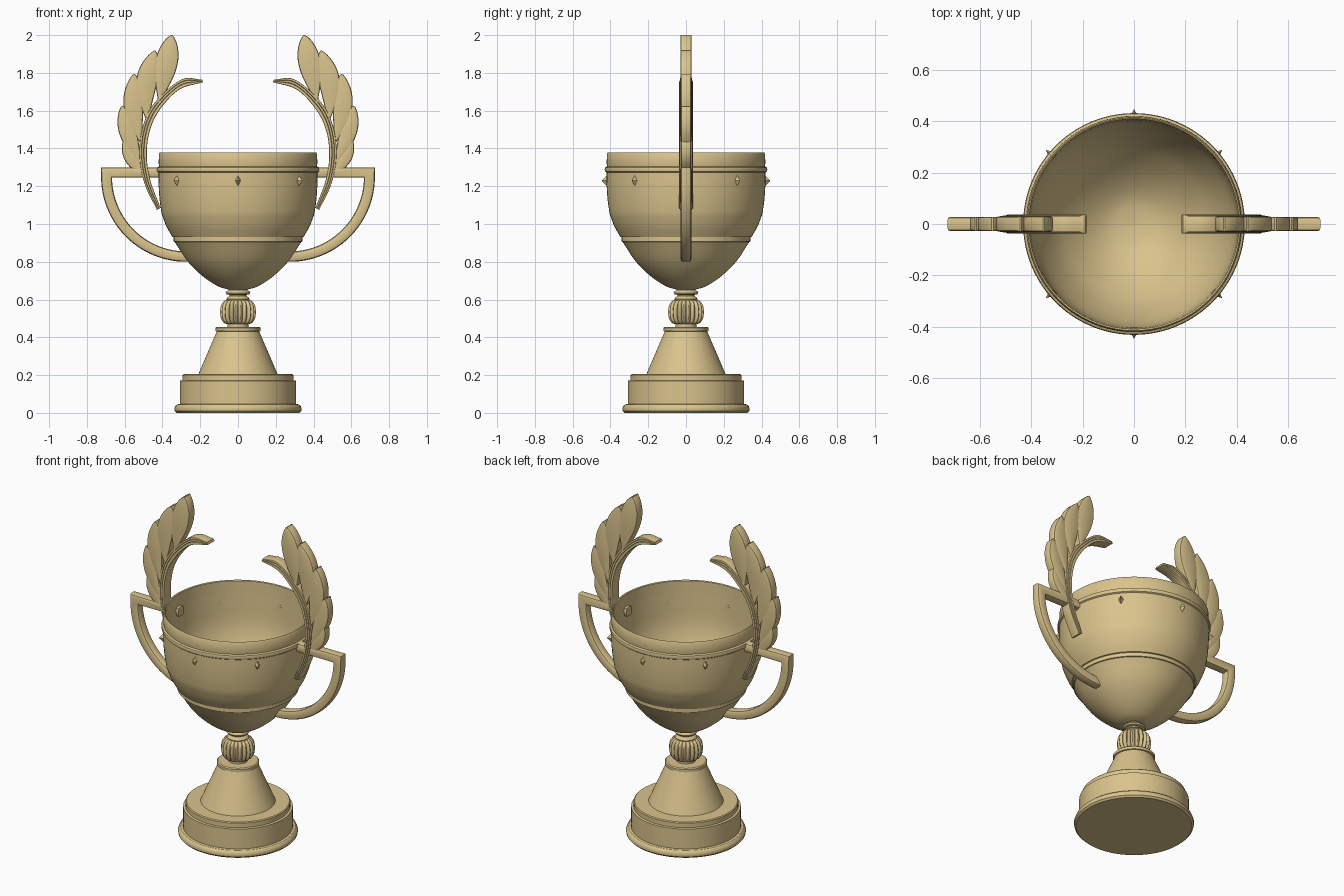
import bpy, bmesh
from math import sin, cos, pi, radians
from mathutils import Vector, Matrix

cube = bpy.data.objects.get("Cube")
if cube:
    bpy.data.objects.remove(cube, do_unlink=True)

GOLD = (0.70, 0.55, 0.265, 1)
gold = bpy.data.materials.new("pale_gold")
gold.use_nodes = True
gold.diffuse_color = GOLD
gold.node_tree.nodes["Principled BSDF"].inputs["Base Color"].default_value = GOLD


def finish(bm, name, mirror=False, angle=32):
    """Turn a bmesh into a shaded object, optionally mirrored in x."""
    bmesh.ops.remove_doubles(bm, verts=bm.verts, dist=0.0002)
    bmesh.ops.recalc_face_normals(bm, faces=bm.faces)
    mesh = bpy.data.meshes.new(name)
    bm.to_mesh(mesh)
    bm.free()
    mesh.materials.append(gold)
    obj = bpy.data.objects.new(name, mesh)
    bpy.context.collection.objects.link(obj)
    bpy.ops.object.select_all(action='DESELECT')
    obj.select_set(True)
    bpy.context.view_layer.objects.active = obj
    bpy.ops.object.shade_smooth_by_angle(angle=radians(angle))
    if mirror:
        obj.modifiers.new("mirror", 'MIRROR').use_axis[0] = True
    return obj


def loft(bm, rings):
    """Join rings of points into a closed skin and return the vertex rings."""
    rows = [[bm.verts.new(p) for p in ring] for ring in rings]
    n = len(rows[0])
    for a, b in zip(rows, rows[1:]):
        for i in range(n):
            j = (i + 1) % n
            bm.faces.new((a[i], a[j], b[j], b[i]))
    return rows


def lathe(name, profile, segments=80, ribs=0, rib_depth=0.0):
    """Turn a (radius, height) profile round z, with optional lobed ribs."""
    bm = bmesh.new()
    rings = []
    for r, z in profile:
        ring = []
        for i in range(segments):
            a = 2 * pi * i / segments
            k = r * (1 - rib_depth * (1 - abs(sin(ribs * a / 2)))) if ribs else r
            ring.append((k * cos(a), k * sin(a), z))
        rings.append(ring)
    loft(bm, rings)
    return finish(bm, name)


def ribbon(name, pairs, depth, bevel):
    """Flat bar in the xz plane between paired edge points, with bevelled edges."""
    bm = bmesh.new()
    rings = []
    for a, b in pairs:
        a, b = Vector(a), Vector(b)
        length = max((b - a).length, 0.002)
        way = (b - a).normalized()
        c = min(bevel, length * 0.4)
        m, d = c * 0.3, depth
        half = [(0, c - d), (m, m - d), (c, -d),
                (length - c, -d), (length - m, m - d), (length, c - d)]
        section = half + [(s, -y) for s, y in reversed(half)]
        points = [(a + way * s, y) for s, y in section]
        rings.append([(p.x, y, p.y) for p, y in points])
    rows = loft(bm, rings)
    bm.faces.new(rows[0])
    bm.faces.new(rows[-1])
    return finish(bm, name, mirror=True)


def smooth(points, steps=6):
    """Sample a smooth curve through the points."""
    p = [Vector(q) for q in points]
    p = [2 * p[0] - p[1]] + p + [2 * p[-1] - p[-2]]
    out = []
    for a, b, c, d in zip(p, p[1:], p[2:], p[3:]):
        for i in range(steps):
            t = i / steps
            out.append(0.5 * (2 * b + (c - a) * t + (2 * a - 5 * b + 4 * c - d) * t ** 2
                              + (3 * b - a - 3 * c + d) * t ** 3))
    return out + [p[-2]]


# Plinth: rounded foot, drum and stepped top
lathe("plinth", [(0, 0), (0.325, 0), (0.335, 0.01), (0.337, 0.022), (0.332, 0.036),
                 (0.322, 0.045), (0.308, 0.047), (0.308, 0.17), (0.294, 0.172),
                 (0.294, 0.2), (0.289, 0.205), (0, 0.205)])

# Tapered pedestal with a collar
lathe("pedestal", [(0, 0.2), (0.212, 0.2), (0.112, 0.432), (0.119, 0.434),
                   (0.119, 0.45), (0.113, 0.456), (0, 0.456)])

# Stem: lower neck, ribbed knob and rings under the bowl
lathe("neck", [(0, 0.45), (0.055, 0.45), (0.055, 0.475), (0.04, 0.48), (0.04, 0.59),
               (0.058, 0.592), (0.062, 0.602), (0.056, 0.612), (0.046, 0.618),
               (0.046, 0.625), (0.06, 0.628), (0.065, 0.636), (0.06, 0.645),
               (0.05, 0.65), (0.05, 0.67), (0, 0.67)])
knob = [(0.05 + 0.046 * sin(pi * i / 12) ** 0.7, 0.534 - 0.064 * cos(pi * i / 12))
        for i in range(13)]
lathe("ribbed_knob", [(0, 0.47)] + knob + [(0, 0.598)], 160, 20, 0.16)

# Bowl: stepped bands outside, smooth hollow inside
base_curve = smooth([(0.045, 0.652), (0.105, 0.67), (0.185, 0.722),
                     (0.265, 0.8), (0.335, 0.905)], 4)
mid_curve = smooth([(0.348, 0.932), (0.378, 0.985), (0.398, 1.035)], 3)
band_curve = smooth([(0.404, 1.052), (0.414, 1.12), (0.42, 1.2), (0.421, 1.272)], 3)
inside = smooth([(0.408, 1.375), (0.404, 1.25), (0.39, 1.08), (0.325, 0.915),
                 (0.25, 0.81), (0.17, 0.735), (0.09, 0.69), (0, 0.676)], 4)
outside = [Vector(p) for p in [(0, 0.65)]] + base_curve
outside += [Vector((0.341, 0.907)), Vector((0.341, 0.93))] + mid_curve + band_curve
outside += [Vector(p) for p in [(0.428, 1.277), (0.431, 1.288), (0.428, 1.299), (0.418, 1.304),
                                (0.42, 1.32), (0.419, 1.37), (0.414, 1.379)]]
lathe("bowl", [tuple(p) for p in outside + inside], 96)

# Pointed studs round the bowl
bm = bmesh.new()
for degrees in (40, 90, 140, 220, 270, 320):
    turn = Matrix.Rotation(radians(degrees), 4, 'Z')
    place = turn @ Matrix.Translation((0.425, 0, 1.23)) @ Matrix.Rotation(pi / 2, 4, 'Y')
    shape = Matrix.Diagonal((0.045, 0.024, 0.044, 1))
    bmesh.ops.create_cone(bm, cap_ends=True, segments=4, radius1=1, radius2=0,
                          depth=1, matrix=place @ shape)
finish(bm, "studs", angle=10)

# Side handles: straight top bar, then a quarter ellipse back to the bowl
handle = [((0.39, 1.245), (0.39, 1.3)), ((0.667, 1.245), (0.725, 1.3))]
for i in range(1, 25):
    a = radians(4 * i)
    handle.append(((0.275 + 0.392 * cos(a), 1.25 - 0.395 * sin(a)),
                   (0.275 + 0.45 * cos(a), 1.25 - 0.45 * sin(a))))
ribbon("handles", handle, 0.028, 0.014)

# Curved wreath stems in three stepped ridges
inner = smooth([(0.185, 1.75), (0.31, 1.712), (0.41, 1.61), (0.465, 1.5),
                (0.483, 1.37), (0.465, 1.235), (0.41, 1.085)])
outer = smooth([(0.19, 1.765), (0.3, 1.765), (0.435, 1.65), (0.5, 1.53),
                (0.522, 1.38), (0.497, 1.22), (0.43, 1.075)])
for i, (lo, hi) in enumerate([(0, 0.4), (0.4, 0.7), (0.7, 1)]):
    ridge = [(a.lerp(b, lo), a.lerp(b, hi)) for a, b in zip(inner, outer)]
    ribbon(f"wreath_stem_{i + 1}", ridge, 0.036 - 0.002 * i, 0.006)

# Wreath leaves: base, tip, half width, outward bend
leaves = [((0.485, 1.24), (0.605, 1.445), 0.038, 0.012),
          ((0.51, 1.31), (0.615, 1.625), 0.046, 0.014),
          ((0.51, 1.42), (0.55, 1.795), 0.052, 0.022),
          ((0.48, 1.54), (0.44, 1.918), 0.056, 0.026),
          ((0.42, 1.64), (0.35, 2.0), 0.059, 0.0)]
for i, (base, tip, width, bend) in enumerate(leaves):
    base, tip = Vector(base), Vector(tip)
    along = (tip - base).normalized()
    side = Vector((along.y, -along.x))
    blade = []
    for k in range(25):
        t = sin(pi / 2 * k / 24)
        middle = base.lerp(tip, t) + side * bend * sin(pi * t)
        w = max(0.003, width * max(0, sin(pi * t ** 1.4)) ** 0.65)
        blade.append((middle - side * w, middle + side * w))
    ribbon(f"wreath_leaf_{i + 1}", blade, 0.026 + 0.001 * i, 0.01)
